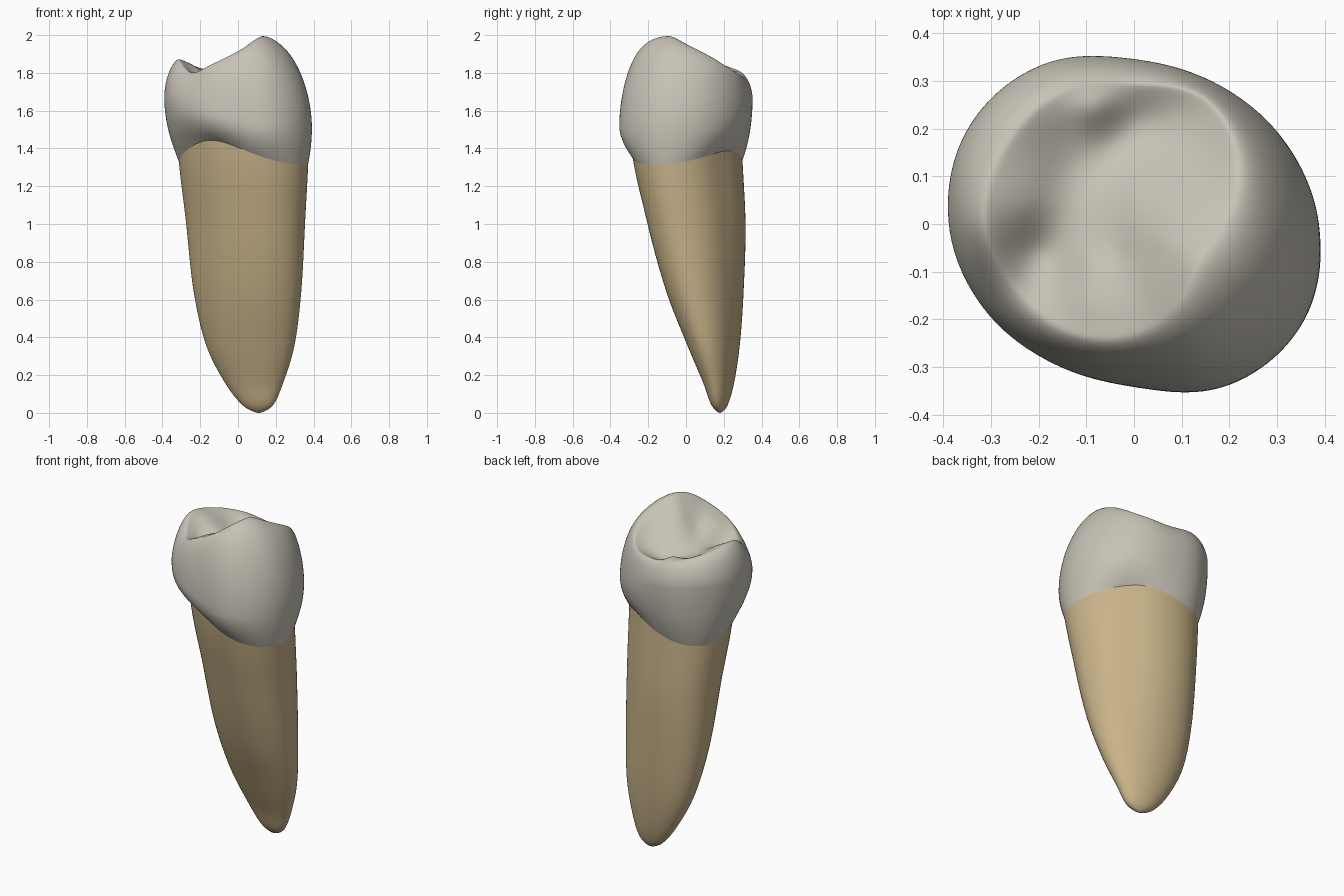
import bpy, bmesh, math

if "Cube" in bpy.data.objects:
    bpy.data.objects.remove(bpy.data.objects["Cube"])

N = 120  # columns around the tooth


def catmull(vals, u, periodic=False):
    """Smooth interpolation of evenly spaced values, u in index units."""
    n = len(vals)
    i = math.floor(u)
    if not periodic:
        i = max(0, min(i, n - 2))
    t = u - i
    get = (lambda k: vals[k % n]) if periodic else (lambda k: vals[max(0, min(k, n - 1))])
    a, b, c, d = get(i - 1), get(i), get(i + 1), get(i + 2)
    return b + 0.5 * t * (c - a + t * (2*a - 5*b + 4*c - d + t * (3*(b - c) + d - a)))


# Root extents at even steps of sqrt(z), from the tip to the neck
TOP_Z = 1.45
X_MIN = [.11, .025, -.07, -.17, -.235, -.275, -.322]
X_MAX = [.11, .185, .24, .30, .335, .355, .376]
Y_MIN = [.18, .135, .09, .005, -.105, -.205, -.295]
Y_MAX = [.18, .22, .255, .285, .305, .315, .295]
SKEW = -0.3  # sections are longer along the front-right / back-left diagonal

# Crown values every 30 degrees, starting at +x, counter-clockwise
BULGE_R = [.388, .36, .342, .346, .386, .402, .389, .362, .339, .342, .392, .41]
RIM_R = [.19, .25, .30, .29, .31, .31, .31, .28, .26, .23, .19, .16]
RIM_Z = [1.955, 1.89, 1.805, 1.785, 1.815, 1.852, 1.872, 1.80, 1.85, 1.915, 1.98, 1.995]

# Chewing surface: pits, grooves and small ridges (x, y, z)
DETAIL = [(-.20, -.06, 1.76), (-.23, .03, 1.835), (-.21, .10, 1.825), (-.14, .12, 1.775),
          (-.14, .20, 1.79), (-.05, .17, 1.755), (0, .22, 1.745), (.12, .235, 1.785),
          (-.11, .02, 1.79), (0, .08, 1.82), (.10, .08, 1.86), (.06, -.03, 1.92),
          (.15, .15, 1.83), (-.03, -.07, 1.845), (-.09, -.08, 1.835), (-.10, -.16, 1.86),
          (0, -.15, 1.90), (-.08, .25, 1.825)]


def crown_values(a):
    u = (a / math.radians(30)) % 12
    return [catmull(v, u, True) for v in (BULGE_R, RIM_R, RIM_Z)]


def fit_plate(pts, stiff=.002):
    """Thin-plate surface through the points; returns height(x, y)."""
    def k(x, y, p):
        d2 = (x - p[0])**2 + (y - p[1])**2
        return d2 * math.log(d2) if d2 > 1e-12 else 0.0
    n = len(pts)
    m = [[k(p[0], p[1], q) + (stiff if p is q else 0) for q in pts]
         + [1, p[0], p[1], p[2]] for p in pts]
    m += [[1] * n + [0] * 4, [p[0] for p in pts] + [0] * 4, [p[1] for p in pts] + [0] * 4]
    size = n + 3
    for c in range(size):
        piv = max(range(c, size), key=lambda r: abs(m[r][c]))
        m[c], m[piv] = m[piv], m[c]
        for r in range(size):
            if r != c and m[r][c]:
                f = m[r][c] / m[c][c]
                m[r] = [v - f * w for v, w in zip(m[r], m[c])]
    w = [m[i][size] / m[i][i] for i in range(size)]
    return lambda x, y: sum(wi * k(x, y, p) for wi, p in zip(w, pts)) \
        + w[n] + w[n + 1] * x + w[n + 2] * y


rim_pts = []
for j in range(24):
    ang = 2 * math.pi * j / 24
    _, r_, z_ = crown_values(ang)
    rim_pts.append((r_ * math.cos(ang), r_ * math.sin(ang), z_))
chew = fit_plate(rim_pts + DETAIL)


def root_point(t, z):
    u = 6 * math.sqrt(max(z, 0) / TOP_Z)
    x0, x1, y0, y1 = (catmull(v, u) for v in (X_MIN, X_MAX, Y_MIN, Y_MAX))
    # shallow lengthwise groove on the back right side
    f = 1 - 0.04 * math.exp(-((t - 1.0) / .3) ** 2) * min(1, z)
    cx, cy = math.cos(t) * f, math.sin(t) * f
    return ((x0 + x1) / 2 + (x1 - x0) / 2 * cx,
            (y0 + y1) / 2 + (y1 - y0) / 2 * (SKEW * cx + math.sqrt(1 - SKEW**2) * cy))


def neck(t):
    """Point on the wavy border between enamel and root."""
    z = 1.37
    for _ in range(4):
        x, y = root_point(t, z)
        a = math.atan2(y, x)
        z = 1.365 + .05 * math.cos(2 * (a - math.radians(55))) \
            + .028 * math.cos(a - math.radians(235))
    return x, y, z, a


def crown_column(t):
    x, y, zc, a = neck(t)
    R, rim, rz = crown_values(a)
    ca, sa = math.cos(a), math.sin(a)
    rc = math.hypot(x, y)
    zb = 1.60 - .07 * ca + .05 * sa
    prof = []
    for i in range(16):  # neck to widest line
        s = i / 16
        prof.append((rc + (R - rc) * (1 - (1 - s) ** 2.2), zc + (zb - zc) * s))
    for i in range(24):  # widest line to cusp ridge
        q = i / 24 * math.pi / 2
        prof.append((rim + (R - rim) * math.cos(q) ** 1.15,
                     zb + (rz - zb) * math.sin(q) ** 1.15))
    gap = rz - chew(rim * ca, rim * sa)
    for i in range(31):  # ridge in to the centre
        s = i / 30
        r = rim * (1 - s)
        prof.append((r, chew(r * ca, r * sa) + gap * (1 - s) ** 3))
    return [(r * ca, r * sa, z) for r, z in prof]


def root_column(t):
    zc = neck(t)[2]
    return [(*root_point(t, z), z) for z in (zc * (i / 50) ** 2 for i in range(51))]


def loft(name, column, mat):
    bm = bmesh.new()
    cols = [[bm.verts.new(p) for p in column(2 * math.pi * k / N)] for k in range(N)]
    for k in range(N):
        a, b = cols[k], cols[(k + 1) % N]
        for i in range(len(a) - 1):
            bm.faces.new((a[i], b[i], b[i + 1], a[i + 1]))
    bmesh.ops.remove_doubles(bm, verts=bm.verts, dist=1e-5)
    # soften the ridges, keeping the open border in place
    inner = [v for v in bm.verts if not v.is_boundary and v.co.z > 1.5]
    for _ in range(4 if inner else 0):
        bmesh.ops.smooth_vert(bm, verts=inner, factor=.5,
                              use_axis_x=True, use_axis_y=True, use_axis_z=True)
    bmesh.ops.recalc_face_normals(bm, faces=bm.faces)
    for f in bm.faces:
        f.smooth = True
    me = bpy.data.meshes.new(name)
    bm.to_mesh(me)
    bm.free()
    me.materials.append(mat)
    ob = bpy.data.objects.new(name, me)
    bpy.context.collection.objects.link(ob)
    return ob


def material(name, rgb):
    m = bpy.data.materials.new(name)
    m.diffuse_color = (*rgb, 1)
    m.use_nodes = True
    m.node_tree.nodes["Principled BSDF"].inputs["Base Color"].default_value = m.diffuse_color
    return m


loft("root", root_column, material("root tan", (.58, .45, .25)))
loft("crown", crown_column, material("enamel grey", (.57, .54, .465)))
